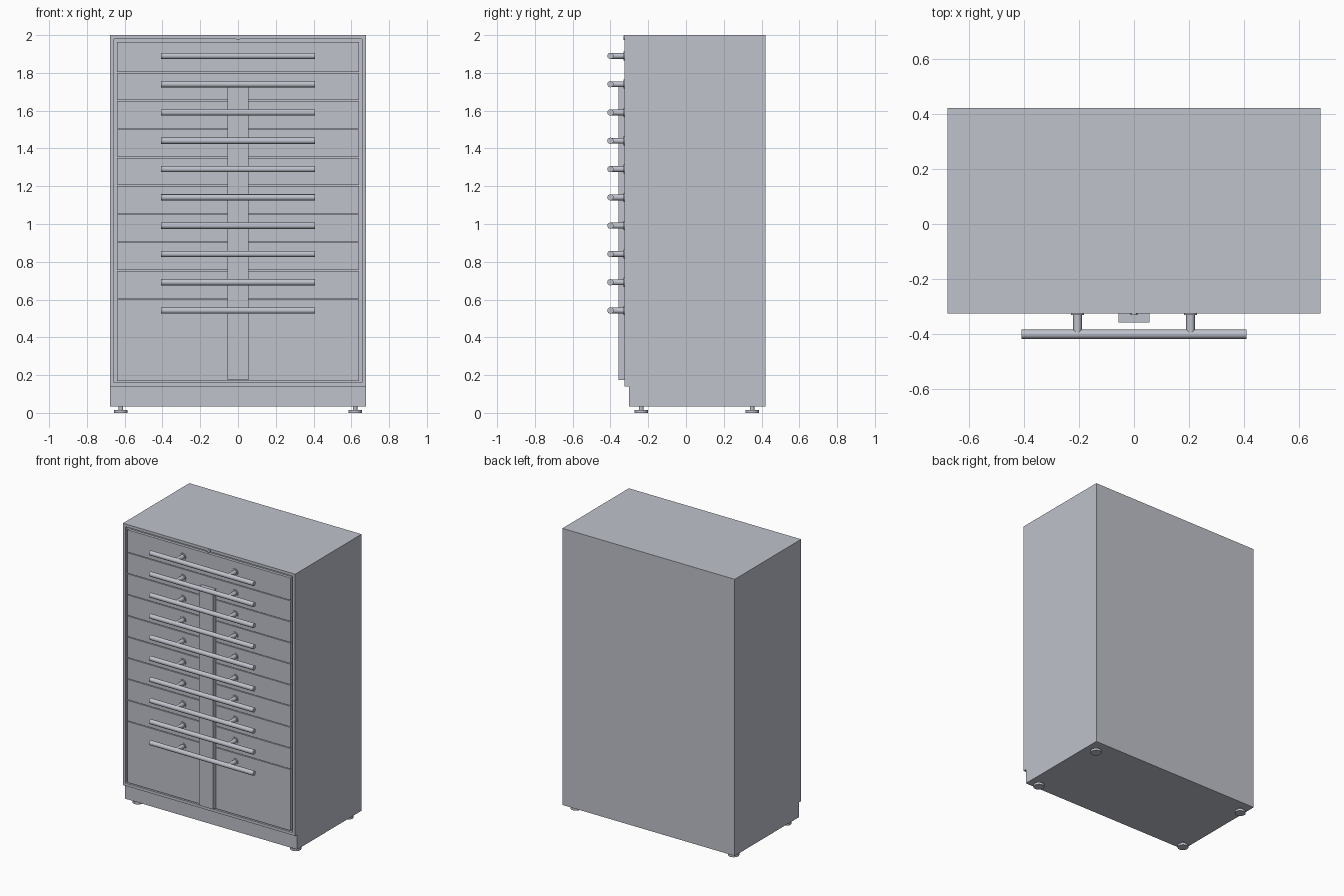
import bpy, bmesh
from math import pi
from mathutils import Matrix, Vector

cube = bpy.data.objects.get("Cube")
if cube:
    bpy.data.objects.remove(cube)

# One painted-steel colour for the whole cabinet
steel = bpy.data.materials.new("grey_steel")
colour = (0.52, 0.54, 0.60, 1)
steel.diffuse_color = colour
steel.use_nodes = True
steel.node_tree.nodes["Principled BSDF"].inputs["Base Color"].default_value = colour


def finish(bm, name, smooth=False):
    bmesh.ops.recalc_face_normals(bm, faces=bm.faces)
    mesh = bpy.data.meshes.new(name)
    bm.to_mesh(mesh)
    bm.free()
    mesh.materials.append(steel)
    obj = bpy.data.objects.new(name, mesh)
    bpy.context.collection.objects.link(obj)
    if smooth:
        bpy.ops.object.select_all(action="DESELECT")
        obj.select_set(True)
        bpy.context.view_layer.objects.active = obj
        bpy.ops.object.shade_smooth_by_angle()
    return obj


def add_box(bm, low, high):
    low, high = Vector(low), Vector(high)
    matrix = Matrix.Translation((low + high) / 2) @ Matrix.Diagonal((*(high - low), 1))
    bmesh.ops.create_cube(bm, size=1, matrix=matrix)


def add_rod(bm, start, end, radius, sides=24):
    start, end = Vector(start), Vector(end)
    axis = end - start
    turn = axis.to_track_quat("Z", "Y").to_matrix().to_4x4()
    bmesh.ops.create_cone(bm, cap_ends=True, segments=sides, radius1=radius, radius2=radius,
                          depth=axis.length, matrix=Matrix.Translation((start + end) / 2) @ turn)


HALF_W, FRONT, BACK, TOP = 0.677, -0.325, 0.42, 2.0
RIM, RECESS, GAP = 0.028, 0.02, 0.009
PLINTH_TOP, PITCH, DRAWERS = 0.14, 0.1498, 10
FIRST_HANDLE = 1.89

# Cabinet body: side profile with a stepped-back plinth, front recessed inside a rim
bm = bmesh.new()
profile = [(FRONT, TOP), (BACK, TOP), (BACK, 0.035), (-0.302, 0.035),
           (-0.302, PLINTH_TOP), (FRONT, PLINTH_TOP)]
side = bm.faces.new([bm.verts.new((-HALF_W, y, z)) for y, z in profile])
grown = bmesh.ops.extrude_face_region(bm, geom=[side])
bmesh.ops.translate(bm, vec=(2 * HALF_W, 0, 0),
                    verts=[v for v in grown["geom"] if isinstance(v, bmesh.types.BMVert)])
bmesh.ops.recalc_face_normals(bm, faces=bm.faces)
front = min(bm.faces, key=lambda f: f.calc_center_median().y)
bmesh.ops.inset_region(bm, faces=[front], thickness=RIM)
bmesh.ops.inset_region(bm, faces=[front], thickness=0.0001, depth=-RECESS)
finish(bm, "cabinet_body")

# Drawer fronts, flush with the rim, with thin seams; the last one is deep
drawer_top = TOP - RIM - GAP
half = HALF_W - RIM - GAP
for i in range(DRAWERS):
    seam = FIRST_HANDLE - 0.085 - i * PITCH
    bottom = seam if i < DRAWERS - 1 else PLINTH_TOP + RIM
    bm = bmesh.new()
    add_box(bm, (-half, FRONT, bottom), (half, FRONT + RECESS, drawer_top))
    finish(bm, f"drawer_front_{i + 1}")
    drawer_top = seam - 0.005

# Bar handles, each on two posts with round flanges
for i in range(DRAWERS):
    z = FIRST_HANDLE - i * PITCH
    bm = bmesh.new()
    add_rod(bm, (-0.408, -0.4, z), (0.408, -0.4, z), 0.0165)
    for x in (-0.205, 0.205):
        add_rod(bm, (x, -0.4, z), (x, FRONT, z), 0.0155)
        add_rod(bm, (x, FRONT - 0.005, z), (x, FRONT, z), 0.024)
    finish(bm, f"drawer_handle_{i + 1}", True)

# Upright locking bar behind the handles
bm = bmesh.new()
add_box(bm, (-0.056, -0.358, 0.175), (0.056, FRONT, 1.73))
finish(bm, "locking_bar")

# Round lock on the top rail
bm = bmesh.new()
add_rod(bm, (0, FRONT - 0.006, 1.985), (0, FRONT, 1.985), 0.012)
finish(bm, "lock", True)

# Levelling feet
for x, side_name in ((-0.62, "right"), (0.62, "left")):
    for y, end_name in ((-0.237, "front"), (0.35, "back")):
        bm = bmesh.new()
        add_rod(bm, (x, y, 0), (x, y, 0.016), 0.036)
        add_rod(bm, (x, y, 0.016), (x, y, 0.036), 0.012)
        finish(bm, f"foot_{end_name}_{side_name}", True)
